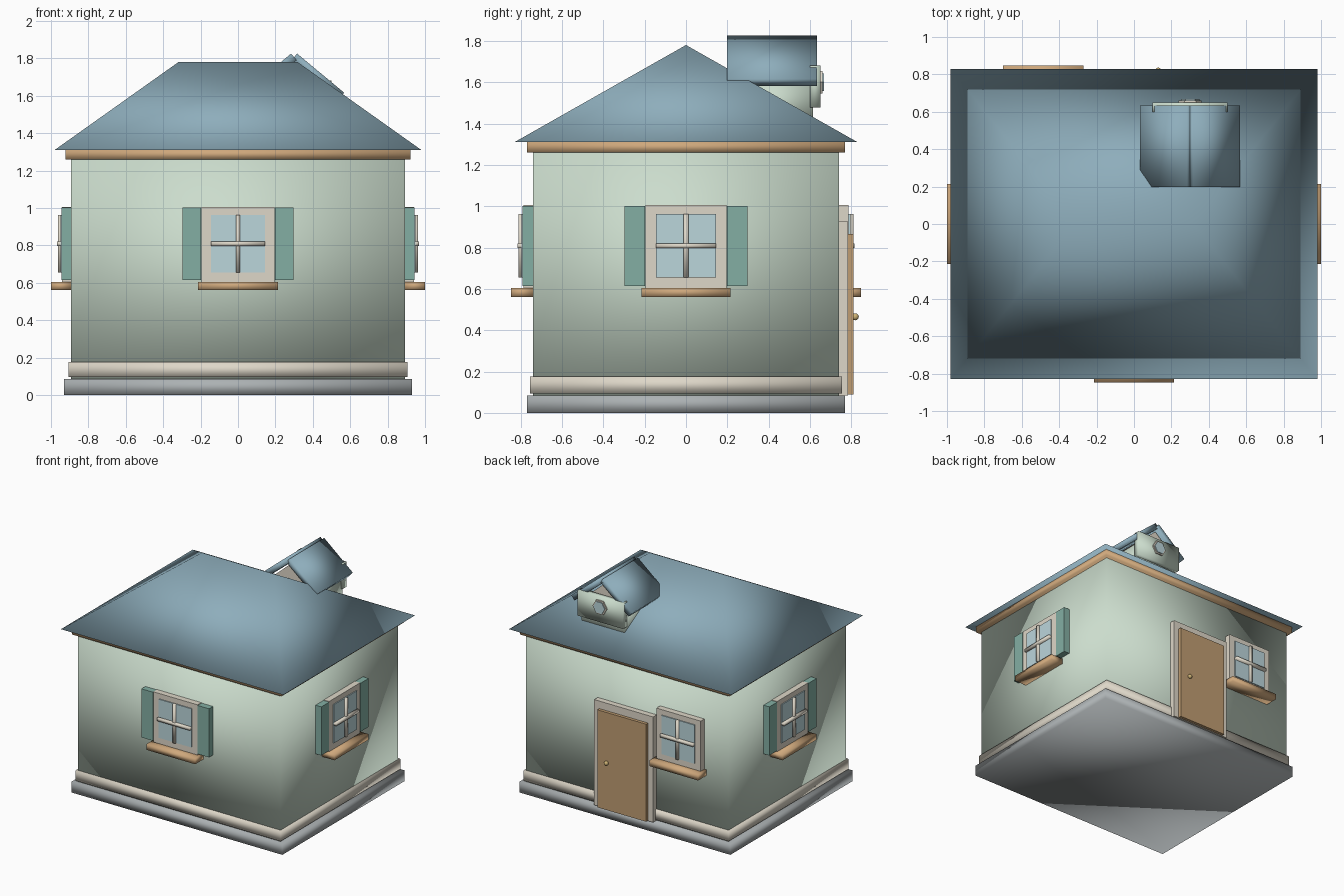
import bpy, bmesh, math
from mathutils import Matrix, Vector

if "Cube" in bpy.data.objects:
    bpy.data.objects.remove(bpy.data.objects["Cube"])


def mat(name, r, g, b):
    m = bpy.data.materials.new(name)
    m.diffuse_color = (r, g, b, 1)
    m.use_nodes = True
    m.node_tree.nodes["Principled BSDF"].inputs["Base Color"].default_value = m.diffuse_color
    return m


WALL = mat("pale_green", 0.60, 0.72, 0.61)
ROOF = mat("slate_blue", 0.27, 0.42, 0.50)
CREAM = mat("cream", 0.73, 0.68, 0.58)
WOOD = mat("wood", 0.62, 0.39, 0.20)
DOOR = mat("door_brown", 0.53, 0.34, 0.17)
STONE = mat("stone", 0.41, 0.44, 0.45)
GREEN = mat("shutter_green", 0.23, 0.43, 0.37)
GLASS = mat("glass", 0.50, 0.67, 0.71)
BRASS = mat("brass", 0.62, 0.45, 0.18)


def finish(name, bm, material, smooth=False):
    bmesh.ops.recalc_face_normals(bm, faces=bm.faces)
    me = bpy.data.meshes.new(name)
    bm.to_mesh(me)
    bm.free()
    ob = bpy.data.objects.new(name, me)
    bpy.context.collection.objects.link(ob)
    me.materials.append(material)
    me.polygons.foreach_set("use_smooth", [smooth] * len(me.polygons))
    return ob


def box(name, x, y, z, material, smooth=True, M=Matrix()):
    """Box from (min, max) ranges, then moved by M; soft-shaded unless told otherwise."""
    bm = bmesh.new()
    bmesh.ops.create_cube(bm, size=1)
    for v in bm.verts:
        v.co = M @ Vector(r[0] + (c + 0.5) * (r[1] - r[0]) for r, c in zip((x, y, z), v.co))
    return finish(name, bm, material, smooth)


def hull(name, pts, material, smooth=False):
    bm = bmesh.new()
    for p in pts:
        bm.verts.new(p)
    bmesh.ops.convex_hull(bm, input=bm.verts)
    bmesh.ops.dissolve_limit(bm, angle_limit=0.01, verts=bm.verts, edges=bm.edges)
    return finish(name, bm, material, smooth)


def disc(name, x, y0, y1, z, r, sides, material):
    """Prism lying along y."""
    bm = bmesh.new()
    M = Matrix.Translation((x, (y0 + y1) / 2, z)) @ Matrix.Rotation(math.pi / 2, 4, 'X') \
        @ Matrix.Rotation(math.pi / 6, 4, 'Z')
    bmesh.ops.create_cone(bm, cap_ends=True, segments=sides, radius1=r, radius2=r,
                          depth=y1 - y0, matrix=M)
    return finish(name, bm, material)


# Body: plinth, skirting, walls, eave board
box("plinth", (-0.93, 0.93), (-0.77, 0.77), (0, 0.085), STONE)
box("skirting", (-0.905, 0.905), (-0.755, 0.755), (0.095, 0.175), CREAM)
box("walls", (-0.893, 0.893), (-0.74, 0.74), (0.05, 1.29), WALL)
box("eave_board", (-0.922, 0.922), (-0.77, 0.77), (1.26, 1.312), WOOD)

# Hip roof
hull("hip_roof", [(sx * 0.98, sy * 0.83, 1.31) for sx in (-1, 1) for sy in (-1, 1)]
     + [(-0.318, 0, 1.78), (0.318, 0, 1.78)], ROOF, smooth=True)


def window(side, angle, wall, u, shutters=True):
    """Window on the wall at distance `wall`, facing -y before rotation."""
    M = Matrix.Rotation(math.radians(angle), 4, 'Z') @ Matrix.Translation((u, -wall, 0))

    def part(name, hx, d0, d1, z0, z1, material, smooth=False, cx=0.0):
        box(f"{side}_{name}", (cx - hx, cx + hx), (-d1, -d0), (z0, z1), material, smooth, M)

    part("window_frame", 0.195, -0.01, 0.047, 0.605, 1.005, CREAM)
    part("window_glass", 0.145, 0.03, 0.055, 0.655, 0.963, GLASS)
    part("window_upright_bar", 0.012, 0.04, 0.07, 0.655, 0.963, CREAM, True)
    part("window_cross_bar", 0.145, 0.04, 0.075, 0.797, 0.82, CREAM, True)
    part("window_sill", 0.215, 0.0, 0.107, 0.56, 0.605, WOOD, True)
    if shutters:
        for label, s in (("left", -1), ("right", 1)):
            part(f"{label}_shutter", 0.05, 0.0, 0.05, 0.615, 1.002, GREEN, False, s * 0.248)


window("front", 0, 0.74, 0)
window("right", 90, 0.893, 0)
window("left", -90, 0.893, 0)
window("back", 180, 0.74, 0.485, shutters=False)

# Back door
box("door_frame", (-0.26, 0.26), (0.73, 0.785), (0.085, 0.925), CREAM, False)
box("door", (-0.215, 0.215), (0.76, 0.81), (0.088, 0.865), DOOR, False)
bm = bmesh.new()
bmesh.ops.create_uvsphere(bm, u_segments=16, v_segments=10, radius=0.017,
                          matrix=Matrix.Translation((0.13, 0.819, 0.465)))
finish("door_knob", bm, BRASS, smooth=True)

# Dormer: body, gable, front panel, hexagonal window
CX = 0.30
box("dormer_body", (CX - 0.19, CX + 0.19), (0.25, 0.615), (1.38, 1.60), WALL)
hull("dormer_gable", [(CX + dx, y, z) for y in (0.22, 0.61)
                      for dx, z in ((-0.2, 1.59), (0.2, 1.59), (0, 1.765))], CREAM)
box("dormer_front_panel", (CX - 0.2, CX + 0.2), (0.60, 0.65), (1.478, 1.68), WALL)
disc("dormer_window_frame", CX, 0.635, 0.66, 1.60, 0.062, 6, CREAM)
disc("dormer_window_glass", CX, 0.64, 0.667, 1.60, 0.05, 6, GLASS)

# Dormer roof: two tilted slabs
for label, s in (("left", -1), ("right", 1)):
    M = Matrix.Translation((CX + s * 0.016, 0, 1.825)) @ Matrix.Rotation(s * math.radians(39.7), 4, 'Y')
    span = (0, 0.327) if s > 0 else (-0.327, 0)
    box(f"dormer_roof_{label}", span, (0.198, 0.634), (-0.045, 0), ROOF, True, M)
